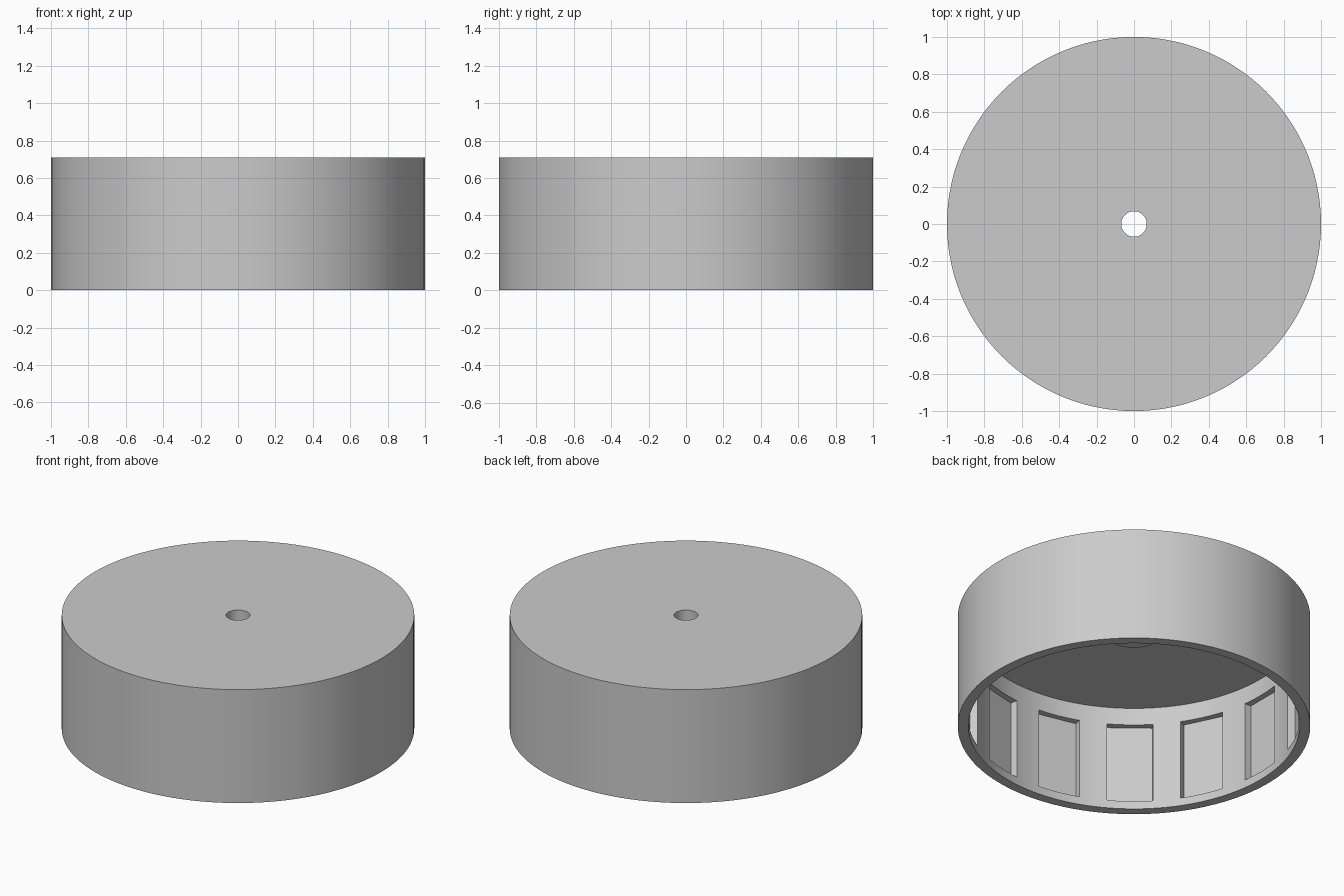
import bpy, bmesh, math
from mathutils import Matrix, Vector

cube = bpy.data.objects.get("Cube")
if cube:
    bpy.data.objects.remove(cube, do_unlink=True)

SEGMENTS = 112
POCKETS = 14
OUTER, INNER, HEIGHT, CEILING = 1.0, 0.94, 0.71, 0.658
BOSS_R, BOSS_Z, BORE_R = 0.165, 0.608, 0.068

grey = bpy.data.materials.new("plain grey")
grey.use_nodes = True
colour = (0.6, 0.6, 0.6, 1)
grey.diffuse_color = colour
grey.node_tree.nodes["Principled BSDF"].inputs["Base Color"].default_value = colour


def add_object(name, bm):
    bmesh.ops.recalc_face_normals(bm, faces=bm.faces)
    mesh = bpy.data.meshes.new(name)
    bm.to_mesh(mesh)
    bm.free()
    mesh.materials.append(grey)
    obj = bpy.data.objects.new(name, mesh)
    bpy.context.collection.objects.link(obj)
    return obj


# Cup: closed section turned around the z axis
section = [(BORE_R, HEIGHT), (OUTER, HEIGHT), (OUTER, 0), (INNER, 0),
           (INNER, CEILING), (BOSS_R, CEILING), (BOSS_R, BOSS_Z), (BORE_R, BOSS_Z)]
bm = bmesh.new()
verts = [bm.verts.new((r, 0, z)) for r, z in section]
edges = [bm.edges.new((v, verts[i - 1])) for i, v in enumerate(verts)]
bmesh.ops.spin(bm, geom=verts + edges, cent=(0, 0, 0), axis=(0, 0, 1),
               angle=math.tau, steps=SEGMENTS, use_merge=True)
bmesh.ops.remove_doubles(bm, verts=bm.verts, dist=1e-5)
cup = add_object("rotor_cup", bm)

# Flat-bottomed magnet pockets around the inside wall
bm = bmesh.new()
for i in range(POCKETS):
    turn = Matrix.Rotation(math.tau * i / POCKETS, 4, "Z")
    place = Matrix.Translation(Vector((0.925, 0, 0.3)))
    size = Matrix.Diagonal((0.1, 0.26, 0.5, 1))
    bmesh.ops.create_cube(bm, size=1, matrix=turn @ place @ size)
cutter = add_object("pocket_cutter", bm)
cutter.hide_render = True

cut = cup.modifiers.new("pockets", "BOOLEAN")
cut.operation = "DIFFERENCE"
cut.solver = "EXACT"
cut.object = cutter
bpy.ops.object.select_all(action="DESELECT")
bpy.context.view_layer.objects.active = cup
cup.select_set(True)
bpy.ops.object.modifier_apply(modifier=cut.name)
bpy.data.objects.remove(cutter, do_unlink=True)
bpy.ops.object.shade_smooth_by_angle(angle=math.radians(20))
